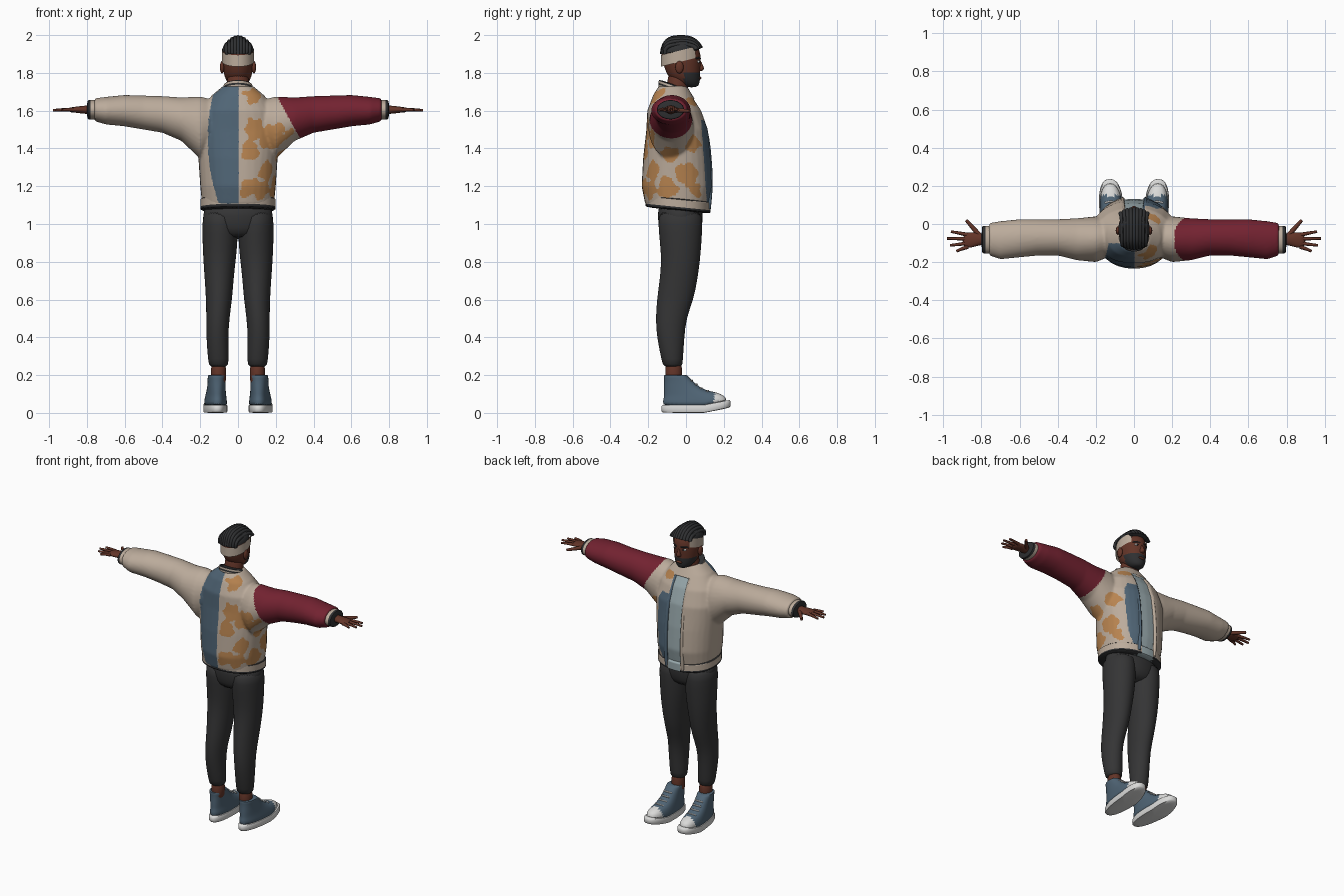
import bpy, bmesh, math
from mathutils import Vector, noise

CM = 0.01  # part sizes are listed in hundredths of a unit
if "Cube" in bpy.data.objects:
    bpy.data.objects.remove(bpy.data.objects["Cube"])

COLOURS = {
    "cream": (.5, .41, .33), "crimson": (.17, .016, .03),
    "slate_blue": (.08, .13, .18), "pale_blue": (.32, .4, .42),
    "ochre": (.48, .23, .08), "charcoal": (.035, .035, .036),
    "skin": (.125, .035, .021), "white": (.7, .7, .69), "black": (.028, .029, .031),
}
MATERIALS = {}
for label, rgb in COLOURS.items():
    mat = bpy.data.materials.new(label)
    mat.use_nodes = True
    mat.diffuse_color = (*rgb, 1)
    shader = next(n for n in mat.node_tree.nodes if n.type == "BSDF_PRINCIPLED")
    shader.inputs["Base Color"].default_value = (*rgb, 1)
    shader.inputs["Roughness"].default_value = .8
    MATERIALS[label] = mat


def add_rings(bm, rings, axis="z", sign=1, tilt=0, power=2, sides=32):
    """Skin a row of (position, centre a, centre b, radius a, radius b) ovals."""
    loops = []
    for t, a, b, ra, rb in rings:
        loop = []
        for i in range(sides):
            angle = math.tau * i / sides
            c, s = math.cos(angle), math.sin(angle)
            u = a + ra * math.copysign(abs(c) ** (2 / power), c)
            v = b + rb * math.copysign(abs(s) ** (2 / power), s)
            x, y, z = (u, v, t + tilt * (v - b)) if axis == "z" else (t, u, v)
            loop.append(bm.verts.new(Vector((x * sign, y, z)) * CM))
        loops.append(loop)
    for low, high in zip(loops, loops[1:]):
        for i in range(sides):
            j = (i + 1) % sides
            bm.faces.new((low[i], low[j], high[j], high[i]))
    bm.faces.new(loops[0][::-1])
    bm.faces.new(loops[-1])


def link(name, data, colour):
    obj = bpy.data.objects.new(name, data)
    bpy.context.collection.objects.link(obj)
    if not data.materials:
        data.materials.append(MATERIALS[colour])
    return obj


def finish(obj):
    """Apply the modifiers, turn curves into meshes and shade smooth."""
    name = obj.name
    graph = bpy.context.evaluated_depsgraph_get()
    mesh = bpy.data.meshes.new_from_object(obj.evaluated_get(graph))
    bpy.data.objects.remove(obj)
    result = link(name, mesh, "cream")
    bpy.ops.object.select_all(action="DESELECT")
    result.select_set(True)
    bpy.context.view_layer.objects.active = result
    bpy.ops.object.shade_smooth_by_angle(angle=math.radians(50))
    return result


def to_object(name, bm, colour):
    bmesh.ops.recalc_face_normals(bm, faces=bm.faces)
    mesh = bpy.data.meshes.new(name)
    bm.to_mesh(mesh)
    bm.free()
    return link(name, mesh, colour)


def loft(name, rings, colour, **options):
    bm = bmesh.new()
    add_rings(bm, rings, **options)
    obj = to_object(name, bm, colour)
    obj.modifiers.new("smooth", "SUBSURF").levels = 1
    return finish(obj)


def tube(name, points, radius, colour, tip=1):
    curve = bpy.data.curves.new(name, "CURVE")
    curve.dimensions = "3D"
    curve.bevel_depth = radius * CM
    curve.bevel_resolution = 2
    curve.use_fill_caps = True
    spline = curve.splines.new("NURBS")
    spline.points.add(len(points) - 1)
    for i, (point, co) in enumerate(zip(spline.points, points)):
        point.co = (*(Vector(co) * CM), 1)
        point.radius = 1 + (tip - 1) * i / (len(points) - 1)
    spline.order_u = min(4, len(points))
    spline.use_endpoint_u = True
    return finish(link(name, curve, colour))


def ball(name, centre, size, colour):
    bm = bmesh.new()
    bmesh.ops.create_uvsphere(bm, u_segments=16, v_segments=10, radius=CM)
    bmesh.ops.scale(bm, vec=size, verts=bm.verts)
    bmesh.ops.translate(bm, vec=Vector(centre) * CM, verts=bm.verts)
    return finish(to_object(name, bm, colour))


def paint(obj, rule):
    obj.data.materials.clear()
    names = list(COLOURS)
    used = [rule(p.center / CM) for p in obj.data.polygons]
    palette = [n for n in names if n in used]
    for n in palette:
        obj.data.materials.append(MATERIALS[n])
    for face, n in zip(obj.data.polygons, used):
        face.material_index = palette.index(n)


# Jacket: body and sleeves fused into one soft shell
BLOBS = [(8, -15, 168, 5), (10, -22, 150, 6), (18, -20, 146, 7), (24, -14, 150, 6),
         (7, -23, 139, 5), (16, -18, 128, 5), (6, -23, 119, 5), (13, -20, 118, 5),
         (20, -10, 119, 6), (20, 0, 126, 6), (18, 6, 117, 4), (20, 4, 142, 5),
         (21, -8, 138, 5), (10, 3, 164, 4)]


def jacket_colour(p):
    x, y, z = p
    if x > 21.5 + max(0, 166 - z) * .55:
        return "crimson"
    if abs(x) < 5.5 and y > 0 and z < 166:
        return "pale_blue"
    if y < -10 and -16 + .005 * (z - 145) ** 2 < x < .5:
        return "slate_blue"
    if x > 0 and z < 155 and y > 8 + (155 - z) * .07:
        return "slate_blue"
    if x > 0:
        wobble = 2.5 * noise.noise(p * .25)
        if any((p - Vector(b[:3])).length < b[3] + wobble for b in BLOBS):
            return "ochre"
    return "cream"


bm = bmesh.new()
add_rings(bm, [(110, 0, -4.5, 19, 17), (120, 0, -4.5, 20, 19), (135, 0, -4.5, 21, 18.2),
               (150, 0, -4.5, 22, 16.5), (160, 0, -6, 20, 14.5), (168, 0, -7, 14, 10.5),
               (173, 0, -7, 8, 7.5)], power=2.2)
for sign in (1, -1):
    add_rings(bm, [(10, -7, 153, 9, 12), (20, -8, 151, 12, 16.5), (30, -8, 155.5, 11, 11.5),
                   (40, -7, 158, 9.5, 9.7), (50, -7, 159, 9.5, 9), (60, -7.5, 160, 10, 8.3),
                   (70, -8.5, 160, 10, 7.3), (76, -8, 160.5, 8.5, 6)], axis="x", sign=sign)
jacket = to_object("jacket", bm, "cream")
remesh = jacket.modifiers.new("fuse", "REMESH")
remesh.mode = "VOXEL"
remesh.voxel_size = .007
soften = jacket.modifiers.new("soften", "SMOOTH")
soften.iterations = 10
jacket = finish(jacket)
paint(jacket, jacket_colour)
for v in jacket.data.vertices:  # the shirt panel sits behind the open edges
    if abs(v.co.x) < .055 and v.co.y > 0 and v.co.z < 1.66:
        v.co.y -= .012

# Jacket trim: front edges, striped hem and collar
for name, s, colour in (("plain_front_edge", -1, "cream"), ("panel_front_edge", 1, "slate_blue")):
    tube(name, [(6 * s, 12, 108), (6 * s, 13.5, 120), (6 * s, 12.5, 135), (6 * s, 11, 150),
                (5.5 * s, 6, 162), (5.5 * s, 1, 168)], 1.1, colour)


def hem_colour(p):
    if abs(p.x) < 5 and p.y > 0:
        return "pale_blue"
    height = p.z + .1 * (p.y + 4)
    return "black" if height < 109 or height > 113 else "cream"


hem = loft("hem", [(z, 0, -4.2, 20, 17.3) for z in range(107, 115)], "cream", tilt=-.1, power=2.2)
paint(hem, hem_colour)
collar = loft("collar", [(z, 0, -6.5, 8.6 - .2 * (z - 169), 8) for z in range(169, 175)],
              "cream", tilt=-.35)
paint(collar, lambda p: "black" if int(p.z + .35 * (p.y + 6.5)) % 2 else "cream")

# Trousers
loft("trouser_seat", [(92, 0, -3, 12, 9), (98, 0, -3, 18, 11.5), (104, 0, -3, 18.7, 12),
                      (112, 0, -3, 18, 12)], "charcoal")

for side, s in (("left", 1), ("right", -1)):
    loft(side + "_trouser_leg", [
        (24, 10.3, -7, 4.8, 5), (27, 10.3, -7.2, 5.5, 5.5), (40, 11, -8.2, 5.8, 7.3),
        (50, 10.7, -8, 6.1, 8.1), (60, 10, -5.7, 6.9, 9.7), (70, 10, -4, 7.6, 10),
        (80, 9.8, -2.8, 8.5, 10.2), (90, 9.5, -2.8, 9.3, 11), (100, 9.5, -3, 9.4, 11.8),
        (108, 9.5, -3, 9, 11.5)], "charcoal", sign=s)
    loft(side + "_ankle", [(14, 10.3, -6.5, 4, 4.5), (20, 10.3, -6.5, 4, 4.5),
                           (28, 10.3, -6.5, 4, 4.5)], "skin", sign=s)

    # High-top shoe: rubber sole, canvas upper with a toe cap, laces
    sole = loft(side + "_shoe_sole", [(0, 0, 5.3, 5.8, 18.1), (.4, 0, 5.3, 6, 18.4),
                                      (4, 0, 5.3, 6, 18.4), (4.5, 0, 5.3, 5.8, 18)],
                "white", power=2.4)
    upper = loft(side + "_shoe_upper", [
        (3, 0, 5, 5.8, 17.5), (6, 0, 4.5, 5.7, 16.8), (8.5, 0, 3.3, 5.4, 15), (10, 0, 1.8, 5.2, 13.5),
        (13, 0, -2, 4.9, 9.7), (17, 0, -4, 4.8, 7.5), (19.5, 0, -5.5, 5, 6.3),
        (20.3, 0, -5.6, 4.9, 6.2)], "slate_blue", power=2.3)
    paint(upper, lambda p: "white" if p.y > 15 else "slate_blue")
    laces = [tube(side + "_shoe_lace", [(-2.8, y - 1, z - .2), (0, y + .5, z + .4),
                                        (2.8, y - 1, z - .2)], .5, "white")
             for y, z in ((3.5, 17), (6, 15), (8.5, 13), (12, 11.3))]
    for part in (sole, upper, *laces):
        for v in part.data.vertices:
            x, y, z = v.co
            v.co.x = s * (.115 + .05 * y) + x * (1 + .8 * y)
            v.co.z = z + max(0, y - .1) * .2

    # Cuff with a dark end band
    cuff = loft(side + "_cuff", [(x, -8.2, 160.5, 7.2, 5.1) for x in range(74, 81)],
                "cream", axis="x", sign=s)
    paint(cuff, lambda p: "black" if abs(p.x) > 78 else "cream")

    # Hand
    loft(side + "_palm", [(77, -8, 160.5, 3, 2.4), (81, -8, 160.5, 3, 2.2),
                          (85, -8.3, 160.5, 4.2, 1.7), (90, -8.8, 160.5, 4, 1.2)],
         "skin", axis="x", sign=s)
    for name, base, end, length in (("little", -12, -14.3, 93), ("ring", -10, -11.2, 96.5),
                                    ("middle", -7.8, -7.6, 98), ("index", -5.7, -4, 96)):
        tube(f"{side}_{name}_finger", [(87 * s, base, 160.5), (91 * s, (base + end) / 2, 160.7),
                                       (length * s, end, 160.2)], 1.1, "skin", tip=.6)
    tube(side + "_thumb", [(81 * s, -6, 160.3), (84.5 * s, -2, 160), (88 * s, 2, 159.8)],
         1.4, "skin", tip=.6)

    # Ear, eye and brow
    ball(side + "_ear", (8.4 * s, -3.5, 183), (1.2, 2.2, 3.3), "skin")
    ball(side + "_eye", (3.2 * s, 6.3, 186), (1.5, 1, .8), "white")
    ball(side + "_pupil", (3.2 * s, 7, 186), (.7, .5, .7), "black")
    tube(side + "_brow", [(1.3 * s, 7.4, 187.6), (3.2 * s, 6.9, 188.2), (5.4 * s, 5.2, 187.6)],
         .5, "black")

# Neck and head with a beard
loft("neck", [(160, 0, -5.5, 7, 6), (172, 0, -4.5, 5.8, 5.5), (183, 0, -3.5, 5.8, 6)], "skin")
head = loft("head", [
    (172.3, 0, 3, 2.5, 2.8), (174, 0, 1.5, 5, 5.6), (177, 0, -.5, 6.8, 8), (180, 0, -1.5, 7.6, 9),
    (184, 0, -2, 8.1, 9.8), (188, 0, -2.5, 8.3, 10.4), (192, 0, -3, 8, 10.4),
    (196, 0, -3.5, 6, 8), (198, 0, -3.5, 3, 4)], "skin")
paint(head, lambda p: "black" if p.y > -1 and p.z < 179.5 else "skin")
loft("nose", [(180.8, 0, 7, 1.4, 1.2), (182, 0, 7.8, 1.8, 2.2), (184, 0, 7.3, 1, 1.7),
              (187, 0, 6.8, .7, .9)], "skin", sides=16)
ball("lips", (0, 7.2, 177.3), (2.2, 1, .8), "skin")

# Headband around the back and temples, open over the forehead
bm = bmesh.new()
add_rings(bm, [(z, 0, -2.6, 8.6, 10.7) for z in (186, 188, 190, 192)], tilt=.25)
bmesh.ops.delete(bm, geom=[f for f in bm.faces if len(f.verts) > 4
                           or f.calc_center_median().y > .045], context="FACES")
finish(to_object("headband", bm, "cream"))

# Hair: a cap with rows of locks swept from front to back
loft("hair_cap", [(190, 0, -3, 8.5, 10.6), (193, 0, -3, 8.5, 10.8), (196, 0, -3.2, 6.8, 9),
                  (198.3, 0, -3.5, 3.5, 6)], "black", tilt=.15)
for i in range(-4, 5):
    x, drop = i * 1.75, .24 * i * i
    tube("hair_lock", [(x, 7.8 - drop * .6, 193 - drop * .2), (x * .9, 5, 198.6 - drop),
                       (x * .85, -4, 199.4 - drop), (x * .9, -12, 198 - drop),
                       (x * .85, -12.8 + drop * .5, 190)], 1.25, "black", tip=.8)
